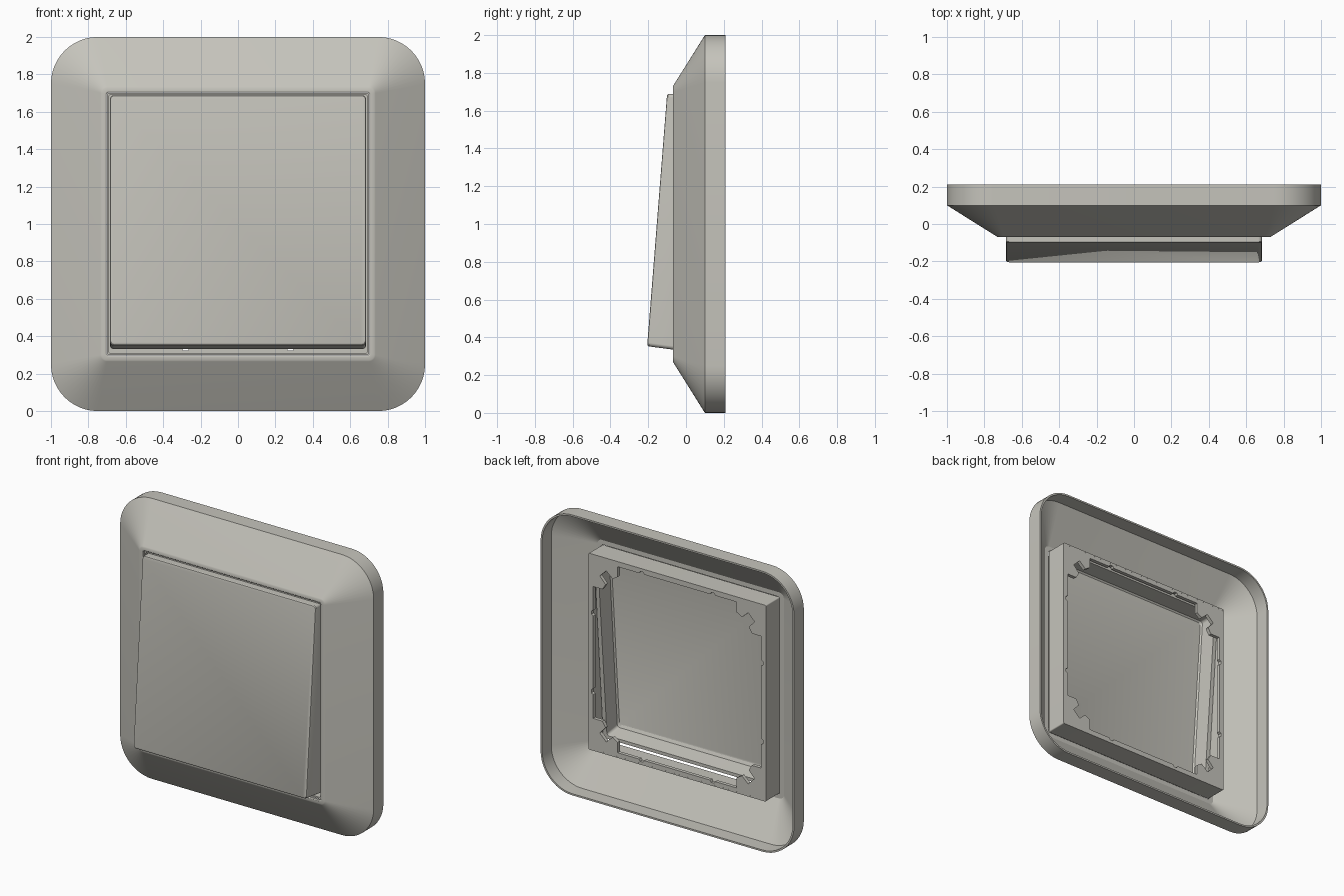
import bpy, bmesh, math

if "Cube" in bpy.data.objects:
    bpy.data.objects.remove(bpy.data.objects["Cube"])

mat = bpy.data.materials.new("warm_grey_plastic")
mat.diffuse_color = (0.56, 0.55, 0.50, 1)
mat.use_nodes = True
mat.node_tree.nodes["Principled BSDF"].inputs["Base Color"].default_value = mat.diffuse_color


def ring(hx, z0, z1, r, y0, y1=None, seg=12):
    """Rounded rectangle facing -y; depth runs from y0 at the bottom to y1 at the top."""
    y1 = y0 if y1 is None else y1
    pts = []
    corners = [(hx - r, z1 - r, 0), (-hx + r, z1 - r, 90), (-hx + r, z0 + r, 180), (hx - r, z0 + r, 270)]
    for cx, cz, a0 in corners:
        for i in range(seg + 1):
            a = math.radians(a0 + 90 * i / seg)
            z = cz + r * math.sin(a)
            pts.append((cx + r * math.cos(a), y0 + (y1 - y0) * (z - z0) / (z1 - z0), z))
    return pts


def square(h, r, y):
    return ring(h, 1 - h, 1 + h, r, y)


def finish(ob):
    ob.data.materials.clear()
    ob.data.materials.append(mat)
    bpy.ops.object.select_all(action='DESELECT')
    ob.select_set(True)
    bpy.context.view_layer.objects.active = ob
    bpy.ops.object.shade_smooth_by_angle(angle=math.radians(30))


def loft(name, rings, closed):
    """Skin the rings; closed joins last to first, otherwise both ends are capped."""
    bm = bmesh.new()
    loops = [[bm.verts.new(p) for p in r] for r in rings]
    pairs = list(zip(loops, loops[1:])) + ([(loops[-1], loops[0])] if closed else [])
    for a, b in pairs:
        n = len(a)
        for i in range(n):
            j = (i + 1) % n
            bm.faces.new((a[i], a[j], b[j], b[i]))
    if not closed:
        bm.faces.new(loops[0])
        bm.faces.new(loops[-1])
    bmesh.ops.recalc_face_normals(bm, faces=bm.faces)
    me = bpy.data.meshes.new(name)
    bm.to_mesh(me)
    bm.free()
    ob = bpy.data.objects.new(name, me)
    bpy.context.collection.objects.link(ob)
    finish(ob)


# Thin hollow cover frame with sloping border
loft("cover_frame", [
    square(1.0, .25, .21), square(1.0, .25, .10), square(.735, .035, -.066),
    square(.728, .03, -.07), square(.709, .018, -.07), square(.703, .014, -.066),
    square(.703, .014, -.052), square(.735, .035, -.052),
    square(.988, .24, .107), square(.988, .24, .21)], True)

# Square collar behind the opening
loft("collar", [square(.70, .008, .10), square(.70, .008, -.055),
                square(.69, .008, -.055), square(.69, .008, .10)], True)

# Tilted hollow rocker
loft("rocker", [
    ring(.64, .395, 1.645, .02, -.165, -.07), ring(.65, .375, 1.655, .02, -.155, -.06),
    ring(.655, .355, 1.66, .02, -.045, .06), ring(.684, .332, 1.688, .02, -.045, .06),
    ring(.684, .352, 1.688, .02, -.197, -.094), ring(.681, .357, 1.685, .02, -.203, -.099),
    ring(.674, .362, 1.678, .02, -.205, -.101)], False)

# Back flange: square plate with a notched opening, one quarter repeated by rotation
e, n = .663, .28
quarter = [(e, n - .02), (e + .014, n - .012), (e + .014, n + .012), (e, n + .02),
           (e, .47), (.59, .47), (.565, .51), (.61, .56), (.56, .61), (.51, .565),
           (.47, .59), (.47, e), (n + .02, e), (n + .012, e + .014),
           (n - .012, e + .014), (n - .02, e)]
hole = []
for k in range(4):
    c, s = [(1, 0), (0, 1), (-1, 0), (0, -1)][k]
    hole += [(x * c - y * s, x * s + y * c) for x, y in quarter]
cu = bpy.data.curves.new("back_flange", 'CURVE')
cu.dimensions = '2D'
cu.fill_mode = 'BOTH'
cu.extrude = .0125
for pts in ([(.695, .695), (-.695, .695), (-.695, -.695), (.695, -.695)], hole):
    sp = cu.splines.new('POLY')
    sp.points.add(len(pts) - 1)
    for p, (x, y) in zip(sp.points, pts):
        p.co = (x, y, 0, 1)
    sp.use_cyclic_u = True
flange = bpy.data.objects.new("back_flange", cu)
bpy.context.collection.objects.link(flange)
flange.rotation_euler = (math.pi / 2, 0, 0)
flange.location = (0, .0872, 1)
bpy.ops.object.select_all(action='DESELECT')
flange.select_set(True)
bpy.context.view_layer.objects.active = flange
bpy.ops.object.convert(target='MESH')
finish(bpy.context.view_layer.objects.active)
